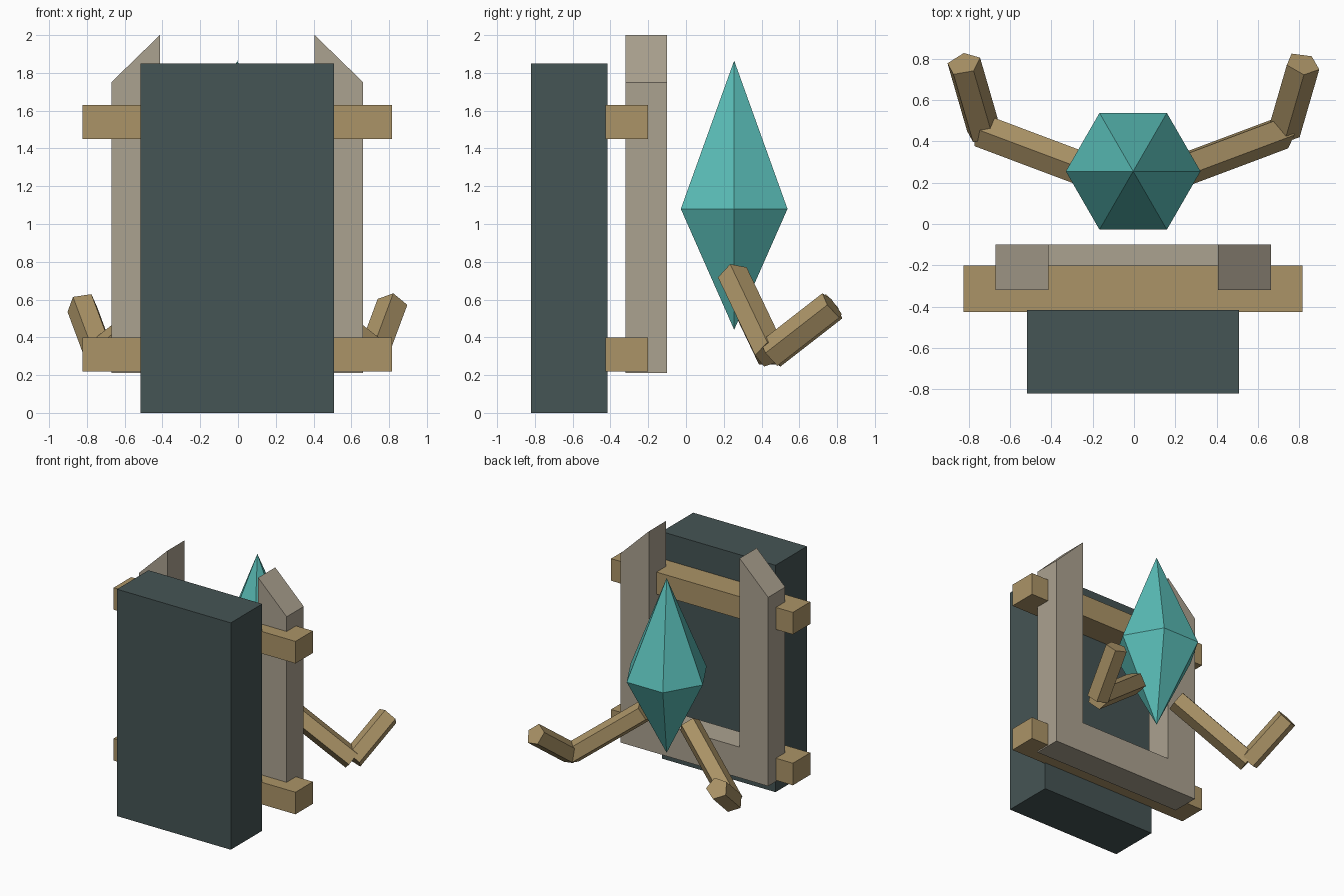
import bpy, bmesh
from math import cos, sin, tau
from mathutils import Vector

if "Cube" in bpy.data.objects:
    bpy.data.objects.remove(bpy.data.objects["Cube"], do_unlink=True)

CX = -0.004  # shared centre line


def material(name, rgb):
    m = bpy.data.materials.new(name)
    m.use_nodes = True
    m.diffuse_color = (*rgb, 1)
    m.node_tree.nodes["Principled BSDF"].inputs["Base Color"].default_value = (*rgb, 1)
    return m


slate = material("dark slate", (0.06, 0.089, 0.089))
stone = material("warm grey stone", (0.41, 0.36, 0.28))
wood = material("tan wood", (0.41, 0.296, 0.136))
teal = material("teal crystal", (0.102, 0.51, 0.475))


def finish(name, bm, mat):
    bmesh.ops.recalc_face_normals(bm, faces=bm.faces)
    mesh = bpy.data.meshes.new(name)
    bm.to_mesh(mesh)
    bm.free()
    mesh.materials.append(mat)
    obj = bpy.data.objects.new(name, mesh)
    bpy.context.collection.objects.link(obj)
    return obj


def box(name, half_x, y0, y1, z0, z1, mat):
    bm = bmesh.new()
    bmesh.ops.create_cube(bm, size=1)
    for v in bm.verts:
        v.co = (CX + v.co.x * 2 * half_x,
                (y0 + y1) / 2 + v.co.y * (y1 - y0),
                (z0 + z1) / 2 + v.co.z * (z1 - z0))
    return finish(name, bm, mat)


def prism(name, start, end, radius, sides, ref, mat):
    """Faceted rod whose first corner points along ref."""
    a, b = Vector(start), Vector(end)
    axis = (b - a).normalized()
    u = Vector(ref)
    u = (u - axis * u.dot(axis)).normalized()
    w = axis.cross(u)
    bm = bmesh.new()
    rings = []
    for p in (a, b):
        rings.append([bm.verts.new(p + radius * (u * cos(tau * i / sides) + w * sin(tau * i / sides)))
                      for i in range(sides)])
        bm.faces.new(rings[-1])
    for i in range(sides):
        j = (i + 1) % sides
        bm.faces.new((rings[0][i], rings[0][j], rings[1][j], rings[1][i]))
    return finish(name, bm, mat)


# Front slab and the two cross beams
box("front_slab", 0.513, -0.82, -0.415, 0, 1.85, slate)
box("lower_beam", 0.82, -0.425, -0.20, 0.22, 0.40, wood)
box("upper_beam", 0.82, -0.425, -0.20, 1.45, 1.63, wood)

# U-shaped frame with slanted post tips, extruded from its outline
half = [(0.41, 0.46), (0.41, 2.0), (0.667, 1.75), (0.667, 0.21)]
outline = half + [(-x, z) for x, z in reversed(half)]
bm = bmesh.new()
face = bm.faces.new([bm.verts.new((CX + x, -0.32, z)) for x, z in outline])
out = bmesh.ops.extrude_face_region(bm, geom=[face])
bmesh.ops.translate(bm, vec=(0, 0.22, 0),
                    verts=[g for g in out["geom"] if isinstance(g, bmesh.types.BMVert)])
finish("stone_frame", bm, stone)

# Six-sided crystal
bm = bmesh.new()
top = bm.verts.new((CX, 0.255, 1.865))
tip = bm.verts.new((CX, 0.255, 0.44))
girdle = [bm.verts.new((CX + 0.326 * cos(tau * i / 6), 0.255 + 0.326 * sin(tau * i / 6), 1.08))
          for i in range(6)]
for i in range(6):
    j = (i + 1) % 6
    bm.faces.new((girdle[i], girdle[j], top))
    bm.faces.new((girdle[j], girdle[i], tip))
finish("crystal", bm, teal)

# Bent five-sided arms, with each side's facets turned differently
arm_refs = {1: ("left", (0, -0.35, 1), (0.2, 0, 1)),
            -1: ("right", (0, 0, 1), (0.15, 0, -1))}
for s, (side, upper_ref, lower_ref) in arm_refs.items():
    shoulder = (CX + s * 0.2, 0.25, 0.725)
    elbow = (CX + s * 0.725, 0.447, 0.312)
    hand = (CX + s * 0.82, 0.775, 0.567)
    prism(side + "_upper_arm", shoulder, elbow, 0.085, 5, upper_ref, wood)
    prism(side + "_forearm", elbow, hand, 0.085, 5, lower_ref, wood)
